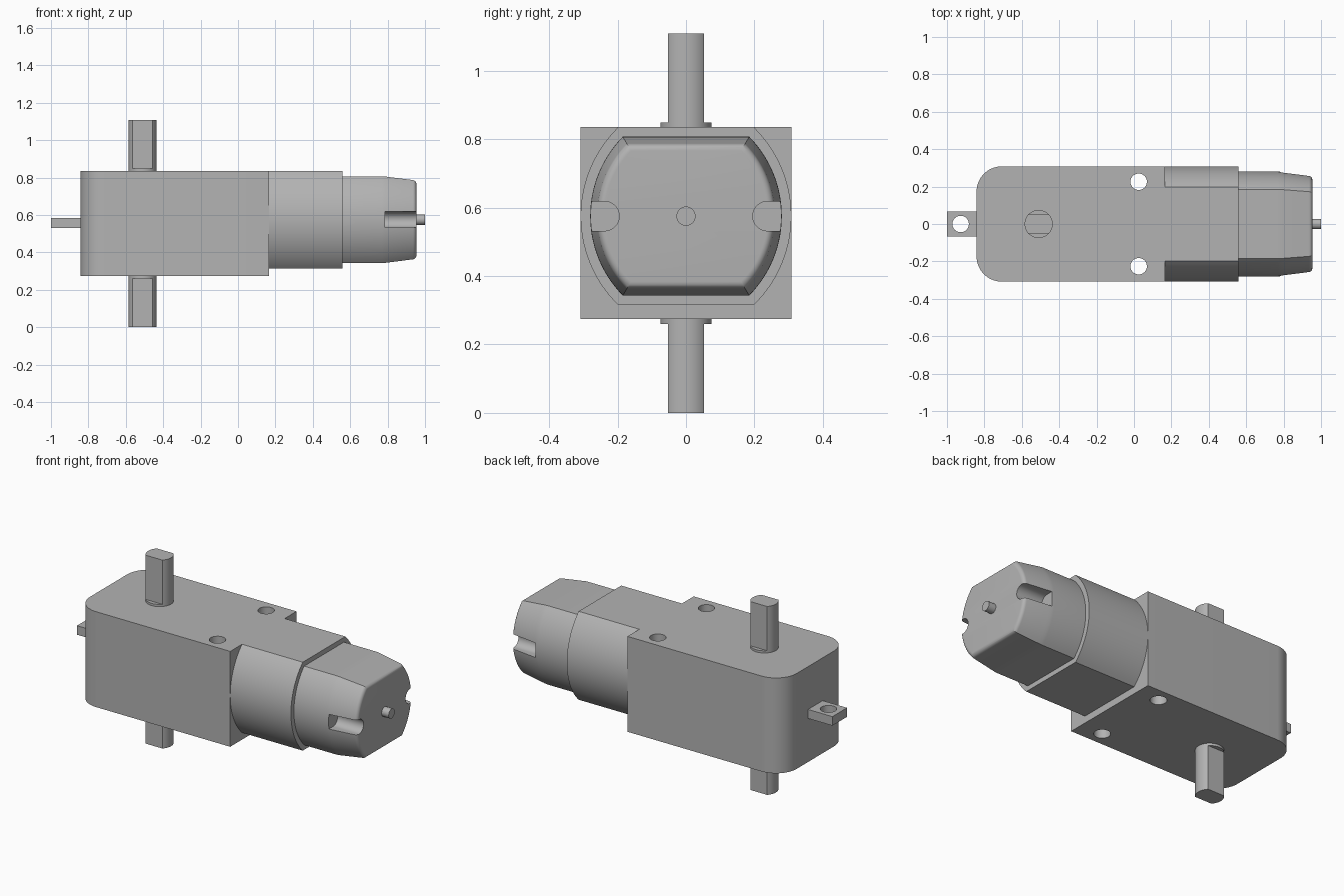
import bpy, bmesh, math
from mathutils import Vector

if "Cube" in bpy.data.objects:
    bpy.data.objects.remove(bpy.data.objects["Cube"])

grey = bpy.data.materials.new("plain grey")
grey.use_nodes = True
grey.diffuse_color = (0.45, 0.45, 0.45, 1)
grey.node_tree.nodes["Principled BSDF"].inputs["Base Color"].default_value = grey.diffuse_color

MID = 0.575        # height of the motor axis
SHAFT_X = -0.51    # position of the output shaft


def arc(cx, cy, r, a0, a1, n):
    """Points on an arc, angles in degrees."""
    return [(cx + r * math.cos(math.radians(a0 + (a1 - a0) * i / n)),
             cy + r * math.sin(math.radians(a0 + (a1 - a0) * i / n))) for i in range(n + 1)]


def circle(cx, cy, r, n=40):
    return arc(cx, cy, r, 0, 360, n)[:-1]


def flatted(w, h, c, n=28):
    """Bulging sides of half width w between flats at +-h, with corners at +-c."""
    s = w - c
    r = (h * h + s * s) / (2 * s)
    a = math.degrees(math.asin(h / r))
    side = arc(w - r, 0, r, -a, a, n)
    return side + [(-x, -y) for x, y in side]


def along_z(outline, z, cx=0):
    return [Vector((x + cx, y, z)) for x, y in outline]


def along_x(outline, x):
    return [Vector((x, y, z + MID)) for y, z in outline]


def loft(name, rings):
    """Closed solid through matching rings."""
    bm = bmesh.new()
    loops = [[bm.verts.new(p) for p in ring] for ring in rings]
    n = len(loops[0])
    for a, b in zip(loops, loops[1:]):
        for i in range(n):
            j = (i + 1) % n
            bm.faces.new((a[i], a[j], b[j], b[i]))
    bm.faces.new(loops[0][::-1])
    bm.faces.new(loops[-1])
    bmesh.ops.recalc_face_normals(bm, faces=bm.faces)
    mesh = bpy.data.meshes.new(name)
    bm.to_mesh(mesh)
    bm.free()
    mesh.materials.append(grey)
    ob = bpy.data.objects.new(name, mesh)
    bpy.context.collection.objects.link(ob)
    return ob


def activate(ob):
    bpy.ops.object.select_all(action='DESELECT')
    ob.select_set(True)
    bpy.context.view_layer.objects.active = ob


def cut(ob, cutter):
    cutter.hide_render = True
    mod = ob.modifiers.new("cut", 'BOOLEAN')
    mod.operation = 'DIFFERENCE'
    mod.solver = 'EXACT'
    mod.object = cutter
    activate(ob)
    bpy.ops.object.modifier_apply(modifier=mod.name)
    bpy.data.objects.remove(cutter)


def hole(ob, x, y, r=0.044):
    ring = circle(x, y, r)
    cut(ob, loft("hole_cutter", [along_z(ring, 0.1), along_z(ring, 1.0)]))


parts = []

# Gearbox with two rounded corners and two screw holes
W, BACK, FRONT, R = 0.308, -0.842, 0.165, 0.135
outline = ([(FRONT, -W), (FRONT, W)]
           + arc(BACK + R, W - R, R, 90, 180, 16)
           + arc(BACK + R, R - W, R, 180, 270, 16))
gearbox = loft("gearbox", [along_z(outline, 0.274), along_z(outline, 0.835)])
for y in (-0.226, 0.226):
    hole(gearbox, 0.025, y)
parts.append(gearbox)

# Mounting tab with its hole
outline = [(-1, -0.068), (BACK, -0.068), (BACK, 0.068), (-1, 0.068)]
tab = loft("mounting_tab", [along_z(outline, 0.53), along_z(outline, 0.583)])
hole(tab, -0.927, 0)
parts.append(tab)

# Output shaft with two flats, and its round collar
outline = flatted(0.075, 0.052, 0.054)
parts.append(loft("output_shaft", [along_z(outline, z, SHAFT_X) for z in (0, 1.108)]))
outline = circle(0, 0, 0.075, 48)
parts.append(loft("shaft_collar", [along_z(outline, z, SHAFT_X) for z in (0.26, 0.848)]))

# Motor sleeve
outline = flatted(W, 0.26, 0.198)
parts.append(loft("motor_sleeve", [along_x(outline, x) for x in (FRONT, 0.56)]))

# Motor end: straight, tapered, then a rounded rim
stations = [(0.56, 0), (0.77, 0), (0.785, 0.001), (0.80, 0.003), (0.935, 0.02)]
for i in range(1, 9):
    a = math.radians(82 * i / 8 + 8)
    stations.append((0.933 + 0.021 * math.sin(a), 0.02 + 0.021 * (1 - math.cos(a))))
motor = loft("motor_end", [along_x(flatted(0.28 - d, 0.232 - d, 0.185 - 0.6 * d), x)
                           for x, d in stations])

# Round-ended slots on both sides of the motor end
for s in (-1, 1):
    slot = [(s * y, z) for y, z in arc(0.238, 0, 0.043, 90, 270, 20) + [(0.4, -0.043), (0.4, 0.043)]]
    cut(motor, loft("slot_cutter", [along_x(slot, 0.785), along_x(slot, 1.1)]))
parts.append(motor)

# Motor shaft tip
outline = circle(0, 0, 0.028, 32)
parts.append(loft("motor_shaft", [along_x(outline, x) for x in (0.9, 1.0)]))

for ob in parts:
    activate(ob)
    bpy.ops.object.shade_smooth_by_angle(angle=math.radians(25))
